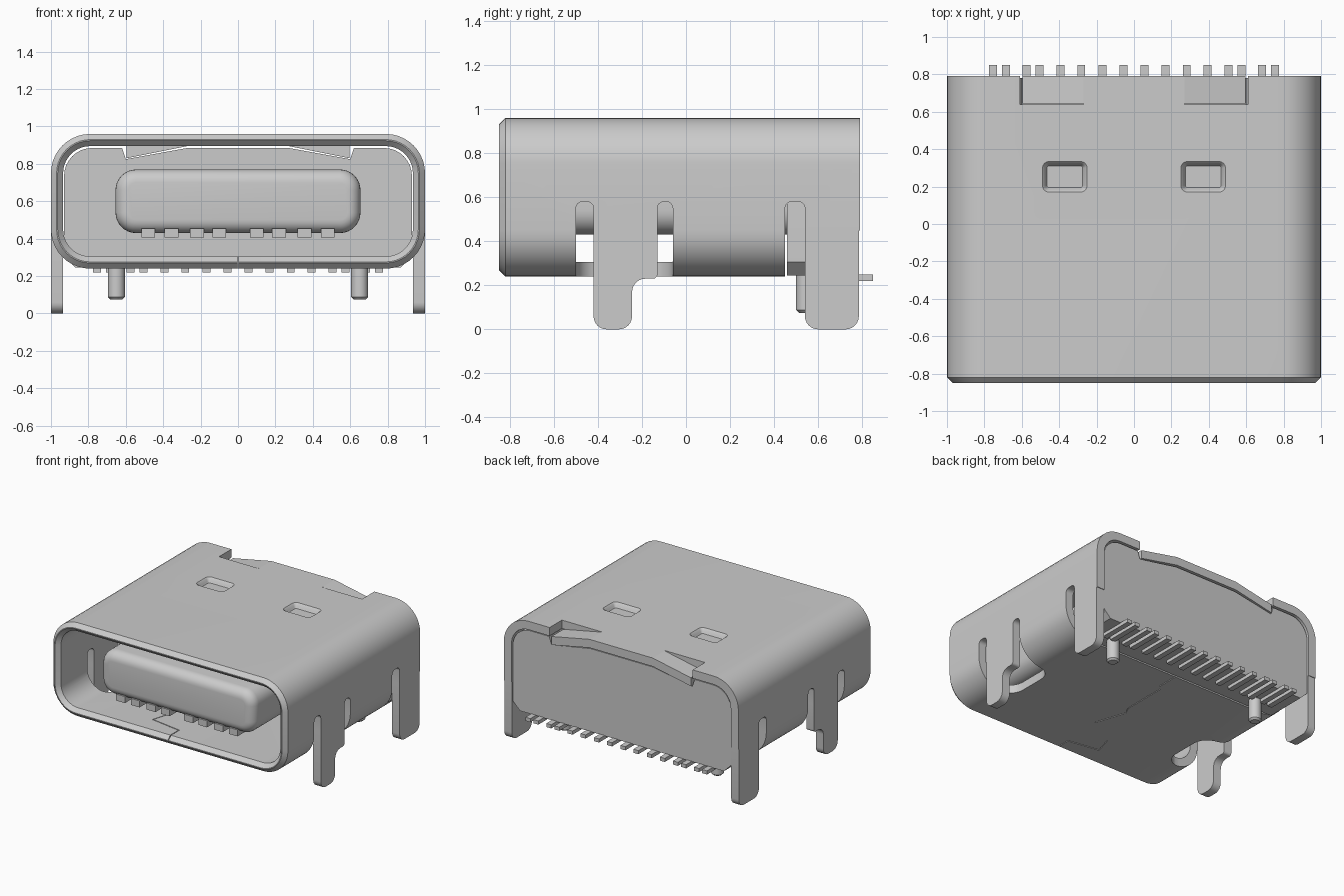
import bpy, bmesh, math
from mathutils import Vector

cube = bpy.data.objects.get("Cube")
if cube:
    bpy.data.objects.remove(cube, do_unlink=True)

metal = bpy.data.materials.new("plain_grey")
metal.use_nodes = True
GREY = (0.6, 0.6, 0.6, 1)
metal.diffuse_color = GREY
metal.node_tree.nodes["Principled BSDF"].inputs["Base Color"].default_value = GREY

# Axis mapping: 2D point plus a position along the chosen axis
PLACE = {
    'x': lambda u, v, t: (t, u, v),
    'y': lambda u, v, t: (u, t, v),
    'z': lambda u, v, t: (u, v, t),
}


def loft(name, rings, axis, closed=False):
    """Skin a list of (2D outline, position) rings; cap the ends or close the loop."""
    bm = bmesh.new()
    rows = [[bm.verts.new(PLACE[axis](u, v, t)) for u, v in pts] for pts, t in rings]
    pairs = list(zip(rows, rows[1:]))
    if closed:
        pairs.append((rows[-1], rows[0]))
    else:
        bm.faces.new(rows[0][::-1])
        bm.faces.new(rows[-1])
    n = len(rows[0])
    for a, b in pairs:
        for i in range(n):
            j = (i + 1) % n
            bm.faces.new((a[i], a[j], b[j], b[i]))
    bm.normal_update()
    if bm.calc_volume(signed=True) < 0:
        bmesh.ops.reverse_faces(bm, faces=bm.faces[:])
    mesh = bpy.data.meshes.new(name)
    bm.to_mesh(mesh)
    bm.free()
    mesh.materials.append(metal)
    ob = bpy.data.objects.new(name, mesh)
    bpy.context.collection.objects.link(ob)
    return ob


def prism(name, pts, axis, a, b):
    return loft(name, [(pts, a), (pts, b)], axis)


def box(name, x0, x1, y0, y1, z0, z1):
    return prism(name, [(x0, y0), (x1, y0), (x1, y1), (x0, y1)], 'z', z0, z1)


def fillet(corners, n=6):
    """Round each (u, v, radius) corner of a polygon."""
    out = []
    for i, (u, v, r) in enumerate(corners):
        p = Vector((u, v))
        if r <= 0:
            out.append((u, v))
            continue
        a = (Vector(corners[i - 1][:2]) - p).normalized()
        b = (Vector(corners[(i + 1) % len(corners)][:2]) - p).normalized()
        half = a.angle(b) / 2
        centre = p + (a + b).normalized() * (r / math.sin(half))
        s = p + a * (r / math.tan(half)) - centre
        e = p + b * (r / math.tan(half)) - centre
        sweep = s.angle(e)
        for k in range(n + 1):
            t = k / n
            q = centre + (s * math.sin((1 - t) * sweep) + e * math.sin(t * sweep)) / math.sin(sweep)
            out.append((q.x, q.y))
    return out


def rrect(u0, u1, v0, v1, r, inset=0, n=6):
    i = inset
    r = max(r - i, 0.001)
    return fillet([(u0 + i, v0 + i, r), (u1 - i, v0 + i, r),
                   (u1 - i, v1 - i, r), (u0 + i, v1 - i, r)], n)


def mx(s, a, b):
    """Ordered x range, mirrored when s is -1."""
    return (a, b) if s > 0 else (-b, -a)


def carve(target, cutter):
    """Subtract the cutter, using the first solver that leaves the outer size intact."""
    cutter.hide_render = True
    size = target.dimensions.copy()
    for solver in ('EXACT', 'MANIFOLD', 'FLOAT'):
        m = target.modifiers.new("cut", 'BOOLEAN')
        m.operation = 'DIFFERENCE'
        m.solver = solver
        m.object = cutter
        bpy.context.view_layer.update()
        deps = bpy.context.evaluated_depsgraph_get()
        result = bpy.data.meshes.new_from_object(target.evaluated_get(deps))
        target.modifiers.clear()
        pts = [v.co for v in result.vertices]
        if pts and all(abs(max(p[i] for p in pts) - min(p[i] for p in pts) - size[i]) < 0.01
                       for i in range(3)):
            target.data = result
            break
    bpy.data.objects.remove(cutter, do_unlink=True)
    bpy.context.view_layer.update()


# Shell tube with a chamfered mouth
def tube(inset):
    return rrect(-1, 1, 0.24, 0.96, 0.21, inset, 10)


shell = loft("shell", [(tube(0.03), -0.85), (tube(0), -0.82), (tube(0), 0.79),
                       (tube(0.065), 0.79), (tube(0.065), -0.82), (tube(0.036), -0.85)],
             'y', closed=True)
bpy.context.view_layer.update()

# Open rear underside, side slots, leg windows, flap gaps and dimples
carve(shell, box("cut_rear", -1.1, 1.1, 0.45, 0.9, 0.1, 0.45))
for s in (1, -1):
    x0, x1 = mx(s, 0.70, 1.3)
    carve(shell, prism("cut_window", rrect(x0, x1, -0.50, -0.06, 0.12), 'z', 0.1, 0.45))
    for y0, y1 in ((-0.50, -0.42), (-0.13, -0.06), (0.45, 0.54)):
        pts = fillet([(y0, 0.40, 0), (y1, 0.40, 0), (y1, 0.58, 0.03), (y0, 0.58, 0.03)])
        carve(shell, prism("cut_slot", pts, 'x', *mx(s, 0.85, 1.1)))
    x0, x1 = mx(s, 0.27, 0.61)
    carve(shell, box("cut_flap", x0, x1, 0.64, 0.9, 0.85, 1.1))
    x0, x1 = mx(s, 0.25, 0.49)
    steps = ((0.025, 0.925), (0.018, 0.935), (0.012, 0.95), (0, 0.961), (0, 1.0))
    carve(shell, loft("cut_dimple", [(rrect(x0, x1, 0.17, 0.335, 0.035, i), z)
                                     for i, z in steps], 'z'))

# Dovetail seam along the underside
seam = [(0, -0.9), (0, -0.72), (-0.25, -0.68), (-0.21, -0.54), (0.02, -0.40),
        (-0.06, -0.16), (-0.03, -0.10), (-0.03, 0.25), (0, 0.28), (0, 0.5)]
strip = [(x - 0.003, y - 0.003) for x, y in seam] + [(x + 0.003, y + 0.003) for x, y in reversed(seam)]
carve(shell, prism("cut_seam", strip, 'z', 0.1, 0.35))

parts = [shell]

# Legs, bent rear flaps and locating pegs, mirrored
front_leg = fillet([(-0.42, 0.45, 0), (-0.13, 0.45, 0), (-0.13, 0.23, 0.02),
                    (-0.245, 0.23, 0.06), (-0.245, 0, 0.06), (-0.42, 0, 0.06)])
rear_leg = fillet([(0.54, 0.45, 0), (0.785, 0.45, 0), (0.785, 0, 0.06), (0.54, 0, 0.06)])
for s, side in ((1, "left"), (-1, "right")):
    parts.append(prism("front_leg_" + side, front_leg, 'x', *mx(s, 0.935, 1.0)))
    parts.append(prism("rear_leg_" + side, rear_leg, 'x', *mx(s, 0.935, 1.0)))
    flap = [(s * 0.27, 0.96), (s * 0.595, 0.895), (s * 0.595, 0.83), (s * 0.27, 0.895)]
    parts.append(prism("rear_flap_" + side, flap, 'y', 0.645, 0.79))
    rings = []
    for r, z in ((0.032, 0.075), (0.045, 0.088), (0.045, 0.30)):
        rings.append(([(s * 0.65 + r * math.cos(a * math.pi / 12),
                        0.545 + r * math.sin(a * math.pi / 12)) for a in range(24)], z))
    parts.append(loft("peg_" + side, rings, 'z'))

# Housing block closing the rear, its top dipping under the flaps
outline = fillet([(-0.87, 0.245, 0), (0.87, 0.245, 0), (0.93, 0.305, 0), (0.93, 0.885, 0.15),
                  (0.62, 0.885, 0), (0.60, 0.825, 0), (0.27, 0.885, 0),
                  (-0.27, 0.885, 0), (-0.60, 0.825, 0), (-0.62, 0.885, 0),
                  (-0.93, 0.885, 0.15), (-0.93, 0.305, 0)], 8)
parts.append(prism("housing", outline, 'y', 0.458, 0.78))

# Tongue with a rounded nose
rings = []
for k in range(7):
    a = k / 6 * math.pi / 2
    rings.append((rrect(-0.655, 0.655, 0.43, 0.77, 0.11, 0.07 * (1 - math.sin(a)), 8),
                  -0.75 + 0.07 * (1 - math.cos(a))))
rings.append((rrect(-0.655, 0.655, 0.43, 0.77, 0.11, 0, 8), 0.47))
parts.append(loft("tongue", rings, 'y'))

# Contacts under the tongue nose and solder pins at the rear
for x in (0.10, 0.22, 0.355, 0.48):
    for s in (1, -1):
        parts.append(box("contact", s * x - 0.037, s * x + 0.037, -0.745, -0.56, 0.405, 0.455))
for x in (0.057, 0.168, 0.282, 0.393, 0.505, 0.575, 0.685, 0.753):
    for s in (1, -1):
        parts.append(box("solder_pin", s * x - 0.021, s * x + 0.021, 0.58, 0.85, 0.22, 0.248))

# Smooth the curved parts, keep edges sharp
bpy.ops.object.select_all(action='DESELECT')
for ob in parts:
    ob.select_set(True)
bpy.context.view_layer.objects.active = shell
bpy.ops.object.shade_smooth_by_angle(angle=math.radians(30))
